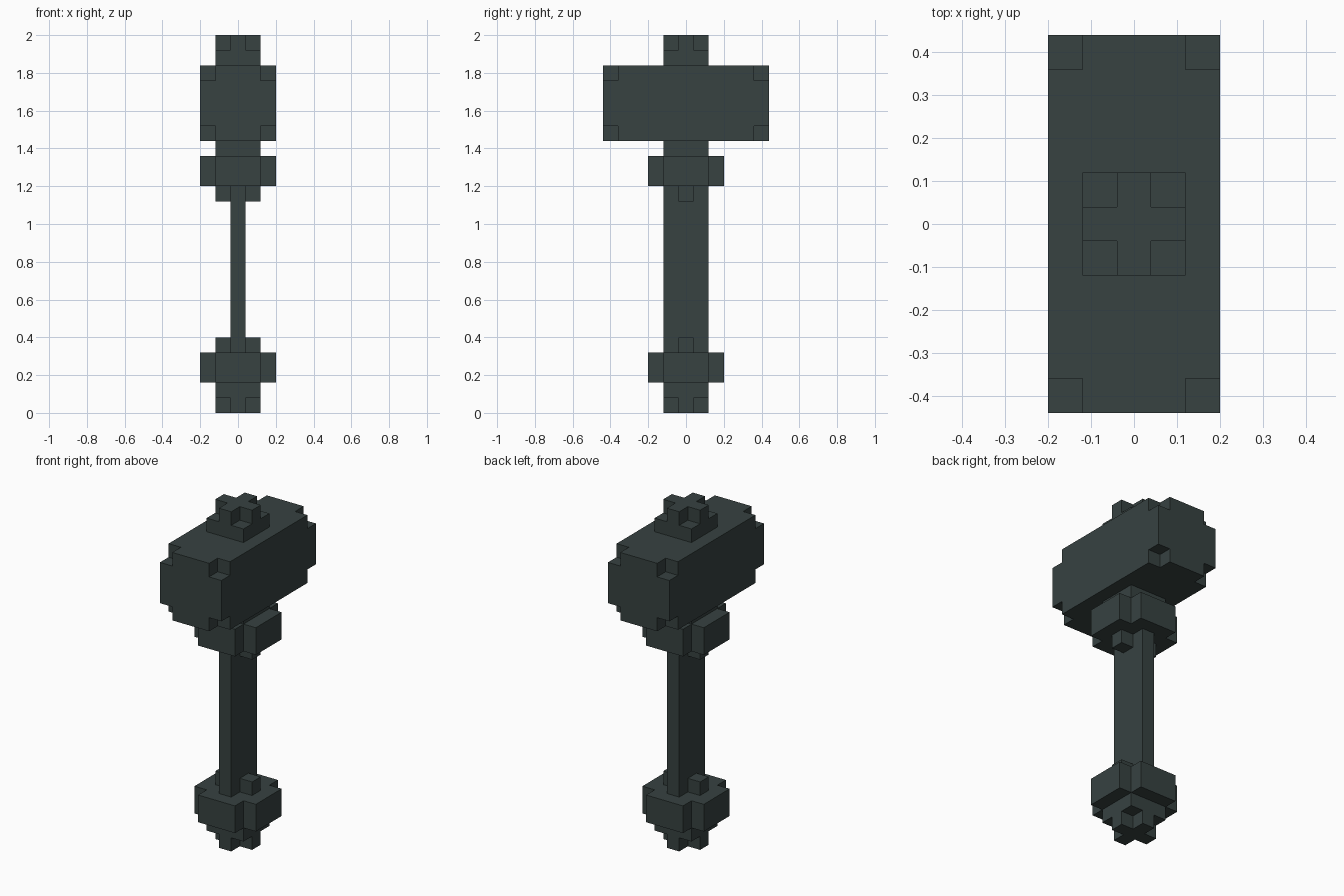
import bpy
import bmesh
from mathutils import Vector

UNIT = 0.08  # edge of one block

default = bpy.data.objects.get("Cube")
if default:
    bpy.data.objects.remove(default)

iron = bpy.data.materials.new("dark_iron")
iron.use_nodes = True
COLOUR = (0.038, 0.054, 0.053, 1)
iron.diffuse_color = COLOUR
iron.node_tree.nodes["Principled BSDF"].inputs["Base Color"].default_value = COLOUR


def block_part(name, size, base, rule):
    """Outer skin of the blocks kept by rule(x, y, z); x and y count from the middle."""
    nx, ny, nz = size
    cells = {(x, y, z)
             for x in range(-(nx // 2), nx // 2 + 1)
             for y in range(-(ny // 2), ny // 2 + 1)
             for z in range(nz) if rule(x, y, z)}
    bm = bmesh.new()
    for cell in cells:
        for axis in range(3):
            for sign in (-1, 1):
                step = [0, 0, 0]
                step[axis] = sign
                if tuple(c + s for c, s in zip(cell, step)) in cells:
                    continue
                normal = Vector(step) / 2
                u, v = Vector((0, 0, 0)), Vector((0, 0, 0))
                u[(axis + 1) % 3] = sign / 2
                v[(axis + 2) % 3] = 1 / 2
                middle = Vector(cell) + Vector((0, 0, base + 0.5)) + normal
                corners = (-u - v, u - v, u + v, v - u)
                bm.faces.new([bm.verts.new((middle + c) * UNIT) for c in corners])
    bmesh.ops.remove_doubles(bm, verts=bm.verts, dist=UNIT / 100)
    bmesh.ops.dissolve_limit(bm, angle_limit=0.02, verts=bm.verts, edges=bm.edges)
    bmesh.ops.recalc_face_normals(bm, faces=bm.faces)
    mesh = bpy.data.meshes.new(name)
    bm.to_mesh(mesh)
    bm.free()
    mesh.materials.append(iron)
    bpy.context.collection.objects.link(bpy.data.objects.new(name, mesh))


def cross(x, y):
    return x == 0 or y == 0


def no_corners(x, y, z):
    return abs(x) < 2 or abs(y) < 2


# Pommel: cross-shaped foot under a square block
block_part("pommel_tip", (3, 3, 2), 0, lambda x, y, z: z == 1 or cross(x, y))

# Guards above and below the grip
block_part("lower_guard", (5, 5, 2), 2, no_corners)
block_part("upper_guard", (5, 5, 2), 15, no_corners)

# Flat handle with a stud on each side at both ends
block_part("handle", (3, 3, 11), 4,
           lambda x, y, z: x == 0 or (y == 0 and z in (0, 10)))

# Neck between upper guard and head
block_part("neck", (3, 3, 1), 17, lambda x, y, z: True)

# Hammer head with its eight corner blocks missing
block_part("hammer_head", (5, 11, 5), 18,
           lambda x, y, z: not (abs(x) == 2 and abs(y) == 5 and z in (0, 4)))

# Cap: square block topped by a cross
block_part("top_cap", (3, 3, 2), 23, lambda x, y, z: z == 0 or cross(x, y))
